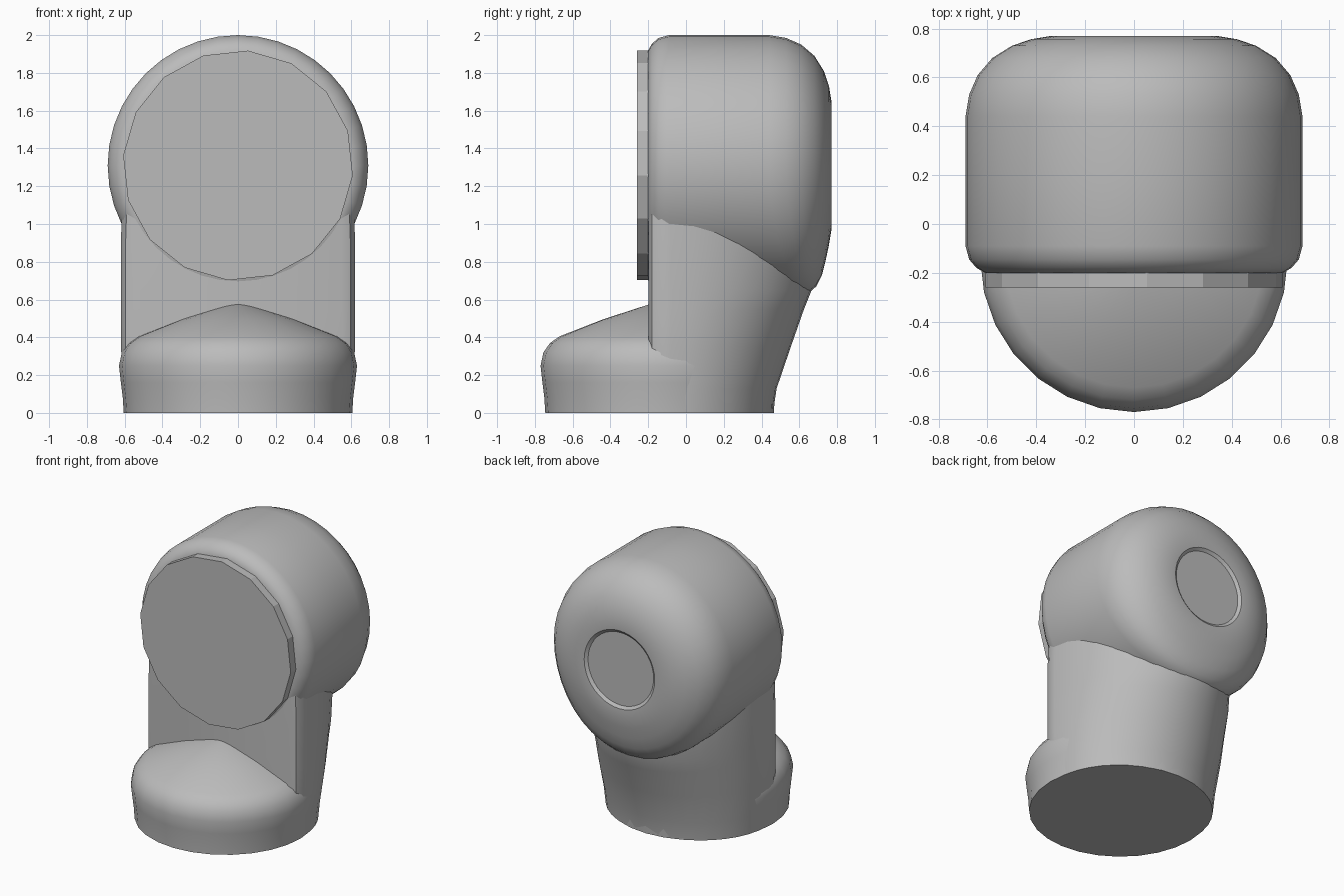
import bpy, bmesh
from math import sin, cos, pi, sqrt, radians

cube = bpy.data.objects.get("Cube")
if cube:
    bpy.data.objects.remove(cube, do_unlink=True)

grey = bpy.data.materials.new("plain grey")
grey.use_nodes = True
grey.diffuse_color = (0.5, 0.5, 0.5, 1)
grey.node_tree.nodes["Principled BSDF"].inputs["Base Color"].default_value = (0.5, 0.5, 0.5, 1)


def loft(name, rings, angle=35):
    """Skin a stack of equal-length rings and cap both ends."""
    bm = bmesh.new()
    loops = [[bm.verts.new(p) for p in ring] for ring in rings]
    n = len(loops[0])
    for a, b in zip(loops, loops[1:]):
        for i in range(n):
            j = (i + 1) % n
            bm.faces.new((a[i], a[j], b[j], b[i]))
    bm.faces.new(loops[0])
    bm.faces.new(loops[-1])
    bmesh.ops.recalc_face_normals(bm, faces=bm.faces)
    mesh = bpy.data.meshes.new(name)
    bm.to_mesh(mesh)
    bm.free()
    obj = bpy.data.objects.new(name, mesh)
    bpy.context.collection.objects.link(obj)
    mesh.materials.append(grey)
    bpy.ops.object.select_all(action='DESELECT')
    obj.select_set(True)
    bpy.context.view_layer.objects.active = obj
    bpy.ops.object.shade_smooth_by_angle(angle=radians(angle))
    return obj


HEAD_Z, BASE_Y = 1.31, -0.14


def upright_ring(r, z, n=28):
    return [(r * sin(2 * pi * i / n), BASE_Y - r * cos(2 * pi * i / n), z) for i in range(n)]


def head_ring(r, y, droop=0.0, n=40, turn=0.0):
    """Ring facing the front; droop pushes its lower side backwards."""
    ring = []
    for i in range(n):
        a = 2 * pi * i / n + turn
        low = max(0, -cos(a)) ** 2
        ring.append((r * sin(a), y + droop * low, HEAD_Z + r * cos(a)))
    return ring


def column_ring(z, half, back):
    """D-shaped section: flat front, rounded corners, elliptical back."""
    right = [(half - 0.07, -0.198), (half - 0.025, -0.18), (half, -0.13)]
    steps = 10
    for i in range(steps):
        a = pi / 2 * i / steps
        right.append((half * cos(a), -0.08 + (back + 0.08) * sin(a)))
    left = [(-x, y) for x, y in reversed(right)]
    return [(x, y, z) for x, y in right + [(0, back)] + left]


# Round foot with a sloping conical top
foot = [(0.605, 0), (0.61, 0.08), (0.62, 0.16), (0.63, 0.25), (0.615, 0.32),
        (0.58, 0.37), (0.53, 0.405), (0.3, 0.495), (0.06, 0.573)]
loft("foot", [upright_ring(r, z) for r, z in foot])

# Column leaning back towards the head
column = [(0, 0.595, 0.46), (0.13, 0.605, 0.48), (0.35, 0.62, 0.555),
          (0.55, 0.62, 0.625), (0.65, 0.62, 0.665), (0.9, 0.62, 0.70), (1.2, 0.61, 0.70)]
loft("column", [column_ring(*c) for c in column])

# Barrel head with a softly rounded, dented back
head = [(0.61, -0.2, 0), (0.645, -0.18, 0), (0.675, -0.145, 0), (0.69, -0.09, 0),
        (0.69, 0.2, 0), (0.69, 0.44, 0.15), (0.675, 0.53, 0.12), (0.64, 0.61, 0.08),
        (0.58, 0.68, 0.04), (0.5, 0.73, 0.01), (0.42, 0.757, 0), (0.34, 0.77, 0),
        (0.285, 0.768, 0), (0.265, 0.752, 0)]
loft("head", [head_ring(*h) for h in head])

# Flat many-sided face plate
loft("face_plate", [head_ring(0.61, y, n=16, turn=radians(5)) for y in (-0.26, -0.19)], 15)
